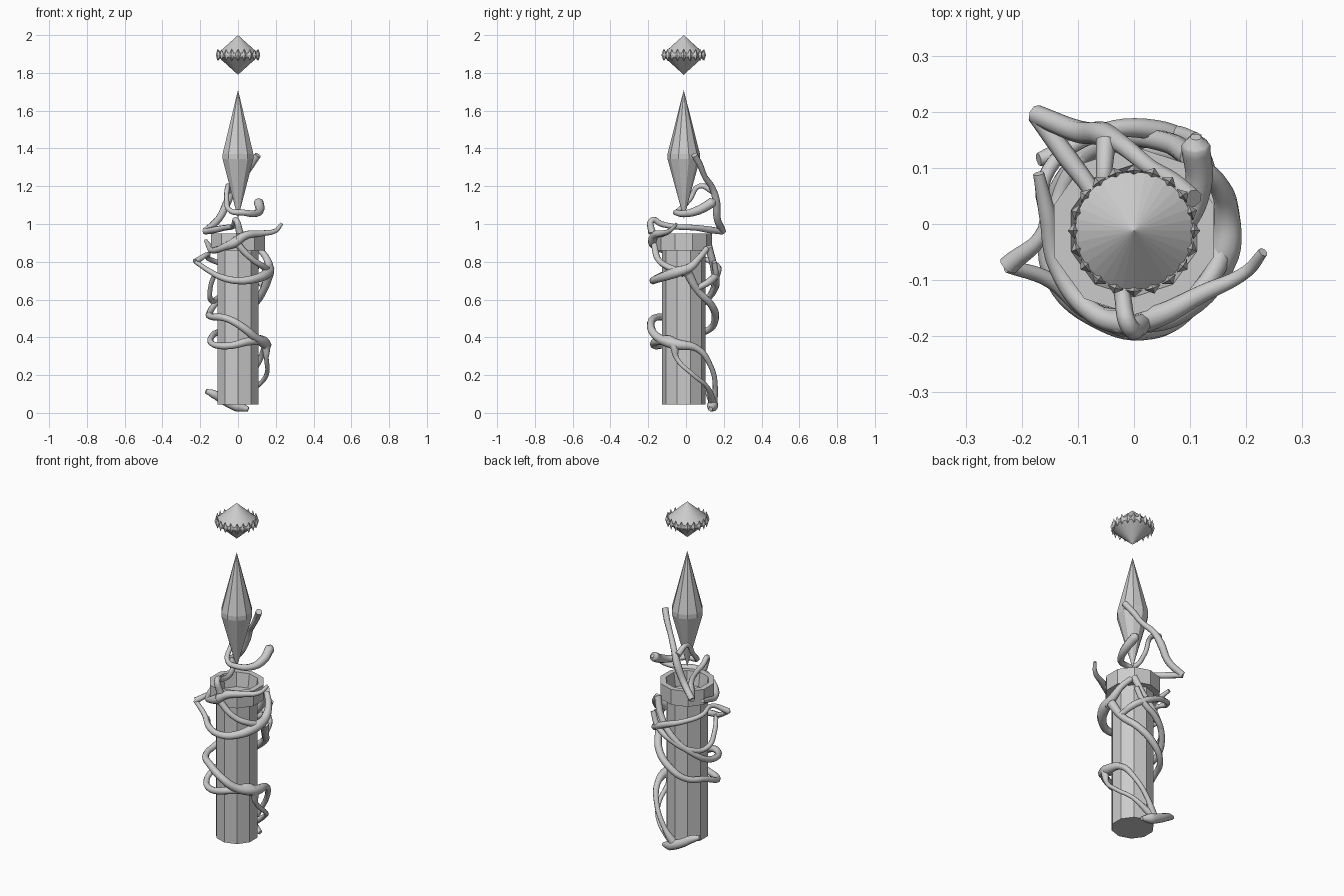
import bpy, bmesh
from math import sin, cos, pi

CY = -0.012  # the shaft axis sits slightly forward


def lathe(name, profile, sides, smooth=False, turn=0.0):
    """Revolve (radius, z) points; radius 0 makes a pole."""
    bm = bmesh.new()
    rings = []
    for r, z in profile:
        n = 1 if r == 0 else sides
        rings.append([bm.verts.new((r * cos(turn + 2 * pi * i / sides),
                                    CY + r * sin(turn + 2 * pi * i / sides), z))
                      for i in range(n)])
    for a, b in zip(rings, rings[1:]):
        for i in range(sides):
            j = (i + 1) % sides
            quad = [a[i % len(a)], a[j % len(a)], b[j % len(b)], b[i % len(b)]]
            bm.faces.new(list(dict.fromkeys(quad)))
    bmesh.ops.recalc_face_normals(bm, faces=bm.faces)
    me = bpy.data.meshes.new(name)
    bm.to_mesh(me)
    bm.free()
    for p in me.polygons:
        p.use_smooth = smooth
    ob = bpy.data.objects.new(name, me)
    bpy.context.collection.objects.link(ob)
    return ob


def vine(name, pts):
    """Tapering root through (x, y, z, thickness) points."""
    cu = bpy.data.curves.new(name, 'CURVE')
    cu.dimensions = '3D'
    cu.bevel_depth = 1.0
    cu.bevel_resolution = 2
    cu.resolution_u = 6
    cu.use_fill_caps = True
    sp = cu.splines.new('BEZIER')
    sp.bezier_points.add(len(pts) - 1)
    for bp, (x, y, z, t) in zip(sp.bezier_points, pts):
        bp.co = (x, y, z)
        bp.radius = t
        bp.handle_left_type = bp.handle_right_type = 'AUTO'
    bpy.context.collection.objects.link(bpy.data.objects.new(name, cu))


# Ten-sided shaft with hollow collar
lathe("shaft", [(0, .045), (.115, .045), (.115, .87), (0, .87)], 10, turn=pi / 10)
lathe("collar", [(.11, .86), (.15, .86), (.15, .95), (.118, .95), (.105, .87), (.11, .86)],
      10, turn=pi / 10)

# Floating crystal
lathe("crystal", [(0, 1.03), (.086, 1.345), (.086, 1.37), (0, 1.71)], 10, turn=pi / 10)

# Floating gem with a toothed girdle
lathe("gem", [(0, 1.79), (.105, 1.885), (.105, 1.905), (0, 2.0)], 32)
bm = bmesh.new()
for k in range(20):
    a = 2 * pi * k / 20

    def place(r, s, z):
        return bm.verts.new((r * cos(a) - s * sin(a), CY + r * sin(a) + s * cos(a), z))
    top, bottom = place(.108, 0, 1.927), place(.108, 0, 1.863)
    ring = [place(.118, 0, 1.895), place(.106, .015, 1.895),
            place(.094, 0, 1.895), place(.106, -.015, 1.895)]
    for i in range(4):
        bm.faces.new((ring[i], ring[(i + 1) % 4], top))
        bm.faces.new((ring[(i + 1) % 4], ring[i], bottom))
me = bpy.data.meshes.new("gem_teeth")
bm.to_mesh(me)
bm.free()
bpy.context.collection.objects.link(bpy.data.objects.new("gem_teeth", me))

# Roots spiralling round the shaft
vine("root_main_spiral", [
    (.10, .12, .88, .02), (.06, .145, .78, .019), (-.03, .15, .67, .018),
    (-.11, .10, .59, .017), (-.15, .01, .53, .017), (-.14, -.10, .51, .018),
    (-.06, -.17, .50, .019), (.03, -.185, .45, .021), (.09, -.15, .40, .023),
    (.145, -.06, .365, .03), (.14, .06, .34, .018), (.10, .13, .25, .014),
    (.03, .155, .13, .014), (-.02, .14, .05, .025)])
vine("root_lower_loop", [
    (.165, .01, .74, .026), (.135, .06, .65, .02), (.08, .135, .57, .02),
    (.0, .155, .50, .02), (-.08, .12, .44, .017), (-.135, .01, .41, .016),
    (-.135, -.10, .365, .016), (-.05, -.165, .355, .018), (.07, -.15, .38, .022),
    (.14, -.07, .37, .03), (.15, -.05, .29, .013), (.15, .04, .20, .012),
    (.10, .11, .14, .012), (.0, .14, .06, .02)])
vine("root_foot", [
    (-.17, .115, .115, .012), (-.13, .125, .10, .022), (-.07, .14, .065, .025),
    (.0, .14, .035, .03), (.055, .13, .02, .012)])
vine("root_middle_band", [
    (-.225, -.075, .80, .012), (-.15, -.10, .75, .014), (-.08, -.155, .715, .017),
    (.0, -.175, .70, .019), (.09, -.15, .71, .022), (.16, -.05, .745, .03),
    (.165, .02, .77, .024), (.15, .07, .82, .018), (.11, .11, .87, .016)])
vine("root_right_branch", [
    (.165, -.01, .74, .022), (.14, -.09, .77, .017), (.08, -.145, .81, .016),
    (.01, -.165, .88, .018), (-.02, -.17, .93, .014)])
vine("root_back_band", [
    (-.225, -.075, .80, .018), (-.16, -.01, .84, .012), (-.16, .08, .82, .013),
    (-.09, .15, .79, .014), (.02, .17, .75, .018), (.11, .13, .70, .02),
    (.14, .06, .66, .016)])
vine("root_left_branch", [
    (-.12, -.11, .74, .012), (-.145, -.06, .67, .013), (-.145, .0, .60, .014),
    (-.10, .11, .61, .015), (-.02, .155, .66, .017), (.07, .16, .72, .016),
    (.11, .15, .80, .014)])

# Roots curling over the collar
vine("root_collar_left", [
    (-.17, .09, .91, .01), (-.155, .02, .885, .015), (-.135, -.08, .86, .016),
    (-.07, -.16, .88, .019), (.0, -.18, .92, .022)])
vine("root_collar_front", [
    (-.08, -.155, .87, .012), (-.02, -.175, .90, .026), (.04, -.165, .94, .022),
    (.12, -.125, .95, .017), (.20, -.085, .965, .012), (.23, -.05, 1.0, .009)])
vine("root_collar_cross", [
    (-.175, .195, .96, .016), (-.12, .12, .97, .018), (-.07, .05, .98, .015),
    (-.03, -.05, .985, .014), (-.02, -.13, 1.0, .015), (-.01, -.18, 1.02, .016),
    (.01, -.18, .95, .02)])

# Roots reaching up to the crystal
vine("root_crystal_tall", [
    (-.175, .195, .96, .018), (-.10, .165, 1.03, .02), (-.055, .16, 1.12, .022),
    (-.02, .14, 1.19, .017), (.03, .10, 1.25, .015), (.07, .075, 1.31, .017),
    (.105, .045, 1.365, .018)])
vine("root_crystal_side", [
    (-.05, .15, 1.17, .018), (-.055, .07, 1.20, .013), (-.06, .02, 1.13, .013),
    (-.04, -.04, 1.07, .014), (.03, -.05, 1.06, .016), (.09, .0, 1.055, .019),
    (.115, .07, 1.075, .024), (.11, .14, 1.115, .026), (.11, .155, 1.125, .01)])
